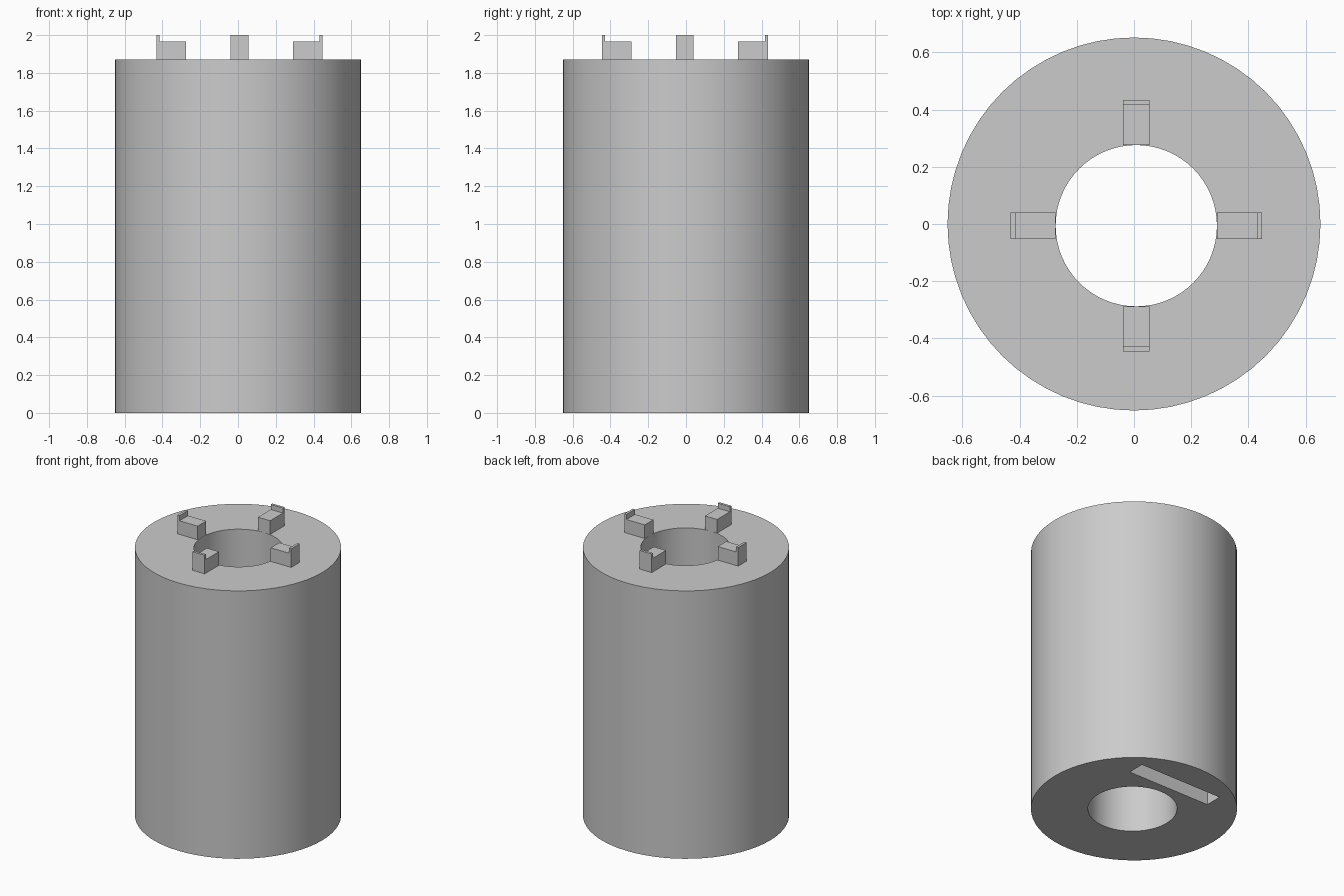
import bpy
import bmesh
from mathutils import Matrix, Vector

cube = bpy.data.objects.get("Cube")
if cube:
    bpy.data.objects.remove(cube, do_unlink=True)

BODY_TOP = 1.87
BORE = Vector((0.008, -0.006, 0))

grey = bpy.data.materials.new("plain grey")
grey.use_nodes = True
grey.diffuse_color = (0.6, 0.6, 0.6, 1)
grey.node_tree.nodes["Principled BSDF"].inputs["Base Color"].default_value = grey.diffuse_color


def cylinder(name, radius, bottom, top, centre, sides):
    bpy.ops.mesh.primitive_cylinder_add(
        vertices=sides, radius=radius, depth=top - bottom,
        location=(centre.x, centre.y, (top + bottom) / 2))
    obj = bpy.context.object
    obj.name = name
    obj.data.materials.append(grey)
    return obj


def box(name, low, high):
    low, high = Vector(low), Vector(high)
    bpy.ops.mesh.primitive_cube_add(size=1, location=(low + high) / 2)
    obj = bpy.context.object
    obj.name = name
    obj.scale = high - low
    obj.data.materials.append(grey)
    return obj


def cut(target, cutter):
    cutter.hide_render = True
    mod = target.modifiers.new("cut", "BOOLEAN")
    mod.operation = "DIFFERENCE"
    mod.solver = "EXACT"
    mod.object = cutter
    bpy.context.view_layer.objects.active = target
    bpy.ops.object.modifier_apply(modifier=mod.name)
    bpy.data.objects.remove(cutter, do_unlink=True)


def catch(name, turn):
    # L-shaped side profile, extruded across the width and turned about the bore
    profile = [(0.282, BODY_TOP), (0.44, BODY_TOP), (0.44, 2.0),
               (0.423, 2.0), (0.423, 1.965), (0.282, 1.965)]
    bm = bmesh.new()
    face = bm.faces.new([bm.verts.new((x, -0.047, z)) for x, z in profile])
    side = bmesh.ops.extrude_face_region(bm, geom=[face])["geom"]
    bmesh.ops.translate(bm, vec=(0, 0.094, 0),
                        verts=[v for v in side if isinstance(v, bmesh.types.BMVert)])
    bmesh.ops.recalc_face_normals(bm, faces=bm.faces)
    bm.transform(Matrix.Translation(BORE) @ Matrix.Rotation(turn, 4, "Z"))
    mesh = bpy.data.meshes.new(name)
    bm.to_mesh(mesh)
    bm.free()
    mesh.materials.append(grey)
    obj = bpy.data.objects.new(name, mesh)
    bpy.context.collection.objects.link(obj)


# Thick-walled body with a through bore and a slot in the underside
body = cylinder("body", 0.652, 0, BODY_TOP, Vector((0, 0, 0)), 64)
cut(body, cylinder("bore_cutter", 0.282, -0.1, BODY_TOP + 0.1, BORE, 64))
cut(body, box("slot_cutter", (-0.32, 0.34, -0.1), (0.32, 0.46, 0.2)))
bpy.ops.object.select_all(action="DESELECT")
body.select_set(True)
bpy.context.view_layer.objects.active = body
bpy.ops.object.shade_smooth_by_angle(angle=0.6)

# Four lipped catches around the bore
for i, side in enumerate(("left", "back", "right", "front")):
    catch(side + "_catch", i * 1.5707963)
